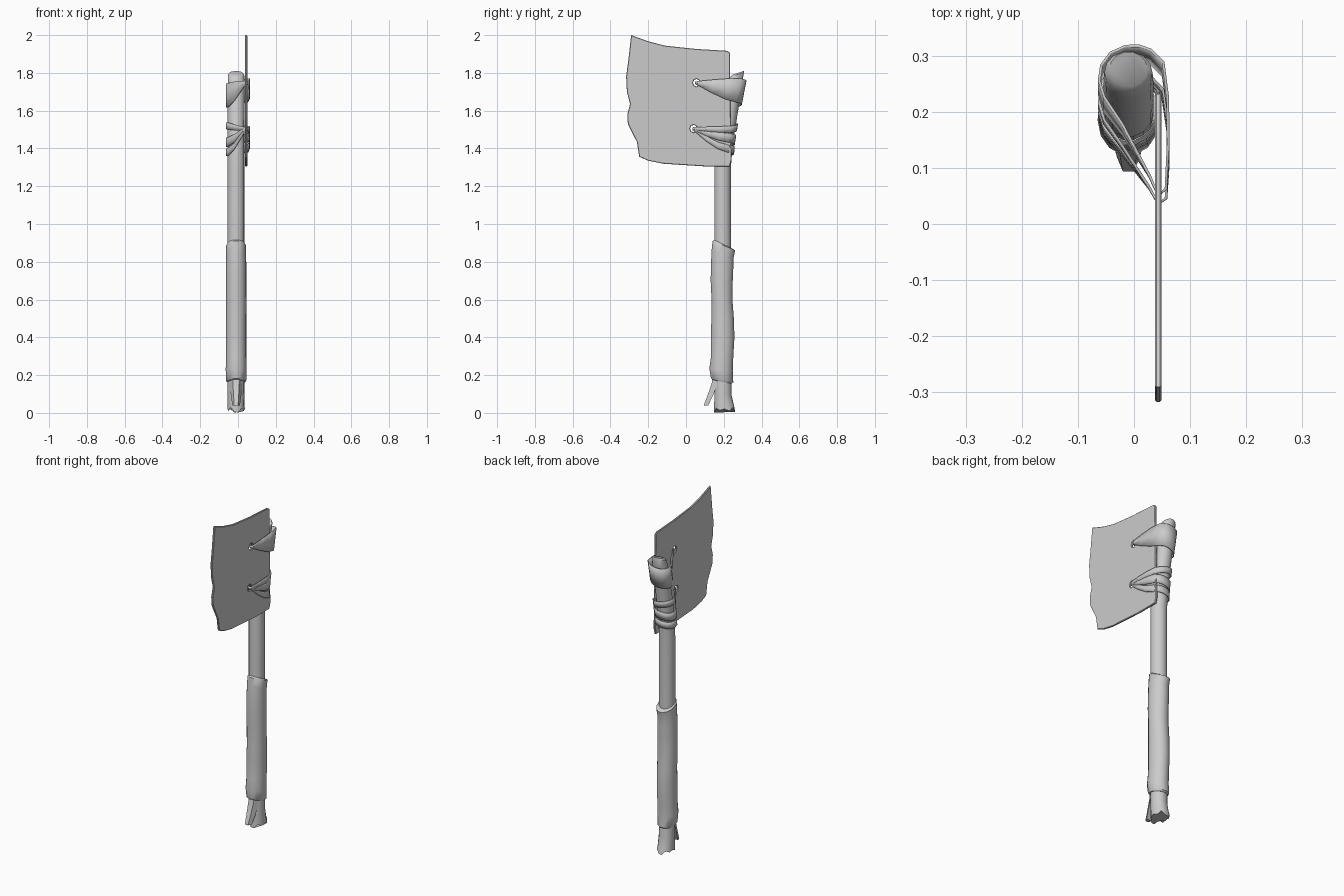
import bpy, bmesh, math
from mathutils import Vector

if "Cube" in bpy.data.objects:
    bpy.data.objects.remove(bpy.data.objects["Cube"])

PX = -0.01  # shaft centre in x


def finish(name, bm, solid=0.0):
    bmesh.ops.recalc_face_normals(bm, faces=bm.faces)
    me = bpy.data.meshes.new(name)
    bm.to_mesh(me)
    bm.free()
    ob = bpy.data.objects.new(name, me)
    bpy.context.collection.objects.link(ob)
    if solid:
        m = ob.modifiers.new("thickness", 'SOLIDIFY')
        m.thickness = solid
        m.offset = 0
    shade(ob)
    return ob


def shade(ob):
    bpy.ops.object.select_all(action='DESELECT')
    ob.select_set(True)
    bpy.context.view_layer.objects.active = ob
    bpy.ops.object.shade_smooth_by_angle(angle=math.radians(40))


def loft(name, rings, n=14, jag=None):
    """rings: (z, y front, y back, half width x, z rise from front to back)"""
    bm = bmesh.new()
    prev = None
    for k, (z, yf, yb, rx, rise) in enumerate(rings):
        ring = []
        for i in range(n):
            a = 2 * math.pi * i / n
            s = math.sin(a)
            dz = jag[i % len(jag)] if jag and k == 0 else 0
            ring.append(bm.verts.new((PX + rx * math.cos(a), (yf + yb) / 2 + (yb - yf) / 2 * s,
                                      z + rise * s / 2 + dz)))
        if prev:
            for i in range(n):
                j = (i + 1) % n
                bm.faces.new((prev[i], prev[j], ring[j], ring[i]))
        else:
            bm.faces.new(ring)
        prev = ring
    bm.faces.new(prev)
    return finish(name, bm)


# Wooden shaft, leaning back at the head
loft("shaft", [(0.01, 0.147, 0.262, 0.046, 0), (0.045, 0.148, 0.254, 0.045, 0),
               (0.1, 0.149, 0.241, 0.045, 0), (0.7, 0.149, 0.239, 0.045, 0),
               (1.3, 0.149, 0.239, 0.045, 0), (1.42, 0.155, 0.248, 0.045, 0),
               (1.53, 0.172, 0.266, 0.045, 0), (1.65, 0.2, 0.285, 0.045, 0),
               (1.75, 0.222, 0.3, 0.044, 0.01), (1.79, 0.232, 0.308, 0.043, 0.03),
               (1.8, 0.245, 0.307, 0.034, 0.02)],
     jag=[0.012, 0, 0.02, -0.005, -0.008, 0.015, 0.004])

# Worn leather grip sleeve
loft("grip", [(0.165, 0.14, 0.243, 0.05, -0.02), (0.172, 0.131, 0.252, 0.054, -0.02),
              (0.23, 0.122, 0.249, 0.055, -0.01), (0.3, 0.131, 0.252, 0.054, 0),
              (0.4, 0.13, 0.258, 0.054, 0), (0.5, 0.133, 0.255, 0.054, 0),
              (0.6, 0.134, 0.247, 0.054, 0), (0.7, 0.129, 0.249, 0.054, 0),
              (0.78, 0.131, 0.252, 0.054, -0.02), (0.84, 0.134, 0.253, 0.053, -0.04),
              (0.885, 0.139, 0.262, 0.053, -0.05), (0.892, 0.147, 0.25, 0.047, -0.05)])

# Splinter peeling off the front of the butt
bm = bmesh.new()
prev = None
for z, y0, y1, w in [(0.2, 0.142, 0.17, 0.036), (0.16, 0.137, 0.17, 0.034),
                     (0.09, 0.113, 0.142, 0.027), (0.04, 0.094, 0.118, 0.02)]:
    q = [bm.verts.new(c) for c in ((PX - w, y1, z), (PX - w * 0.5, y0, z),
                                   (PX + w * 0.5, y0, z), (PX + w, y1, z))]
    if prev:
        for i in range(4):
            bm.faces.new((prev[i], prev[(i + 1) % 4], q[(i + 1) % 4], q[i]))
    else:
        bm.faces.new(q)
    prev = q
bm.faces.new(prev)
finish("butt_splinter", bm)

# Blade plate: outline with two lashing holes, extruded with a small bevel
outline = [(-0.288, 1.996), (-0.2, 1.964), (-0.11, 1.941), (0.05, 1.924), (0.215, 1.914),
           (0.229, 1.905), (0.231, 1.78), (0.236, 1.45), (0.238, 1.34), (0.229, 1.308),
           (0.1, 1.308), (-0.12, 1.322), (-0.2, 1.338), (-0.245, 1.358), (-0.257, 1.435),
           (-0.285, 1.49), (-0.305, 1.53), (-0.308, 1.58), (-0.293, 1.635), (-0.31, 1.7),
           (-0.314, 1.78), (-0.302, 1.87)]
HOLES = [(0.055, 1.748), (0.04, 1.505)]
loops = [outline]
for hy, hz in HOLES:
    loops.append([(hy + 0.021 * math.cos(i * math.tau / 8), hz + 0.023 * math.sin(i * math.tau / 8))
                  for i in range(8)])
cu = bpy.data.curves.new("blade", 'CURVE')
cu.dimensions = '2D'
cu.fill_mode = 'BOTH'
cu.extrude = 0.003
cu.bevel_depth = 0.003
cu.bevel_resolution = 0
for pts in loops:
    sp = cu.splines.new('POLY')
    sp.points.add(len(pts) - 1)
    for p, (u, v) in zip(sp.points, pts):
        p.co = (u, v, 0, 1)
    sp.use_cyclic_u = True
blade = bpy.data.objects.new("blade", cu)
bpy.context.collection.objects.link(blade)
blade.rotation_euler = (math.pi / 2, 0, math.pi / 2)
blade.location.x = 0.043
bpy.ops.object.select_all(action='DESELECT')
blade.select_set(True)
bpy.context.view_layer.objects.active = blade
bpy.ops.object.convert(target='MESH')
shade(blade)


def shaft_y(z):
    keys = [(1.3, 0.194), (1.42, 0.2015), (1.53, 0.219), (1.65, 0.2425), (1.79, 0.27)]
    for (a, ya), (b, yb) in zip(keys, keys[1:]):
        if z <= b:
            return ya + (yb - ya) * (z - a) / (b - a)
    return keys[-1][1]


# Lashing loop: x, offset from shaft centre, weight (0 at the hole, 1 round the shaft)
LOOP = [(0.043, 0, 0), (0.057, -0.02, 0.06), (0.061, -0.03, 0.5), (0.06, -0.01, 0.85),
        (0.052, 0.022, 1), (0.03, 0.045, 1), (0.01, 0.053, 1), (-0.015, 0.054, 1),
        (-0.042, 0.043, 1), (-0.058, 0.022, 1), (-0.062, -0.005, 1), (-0.053, -0.035, 1),
        (-0.02, -0.055, 0.8), (0.028, -0.04, 0.2)]


def lashing(name, hole, zc, half, tilt):
    bm = bmesh.new()
    rows = []
    for x, dy, w in LOOP:
        row = []
        for s in (-1, 0, 1):
            z = hole[1] + (zc + tilt * x / 0.06 - hole[1]) * w + s * (0.007 + (half - 0.007) * w)
            y = hole[0] - 0.004 + (shaft_y(z) + dy - hole[0] + 0.004) * w
            row.append(bm.verts.new((x, y, z)))
        rows.append(row)
    for a, b in zip(rows, rows[1:] + rows[:1]):
        for k in range(2):
            bm.faces.new((a[k], b[k], b[k + 1], a[k + 1]))
    finish(name, bm, 0.005)


# Leather lashings: one wide above, three narrow below
lashing("upper_lashing", HOLES[0], 1.695, 0.063, 0.015)
for i, (z, h, t) in enumerate([(1.51, 0.018, -0.01), (1.445, 0.024, 0.012), (1.39, 0.02, 0.01)]):
    lashing("lower_lashing_%d" % (i + 1), HOLES[1], z, h, t)
